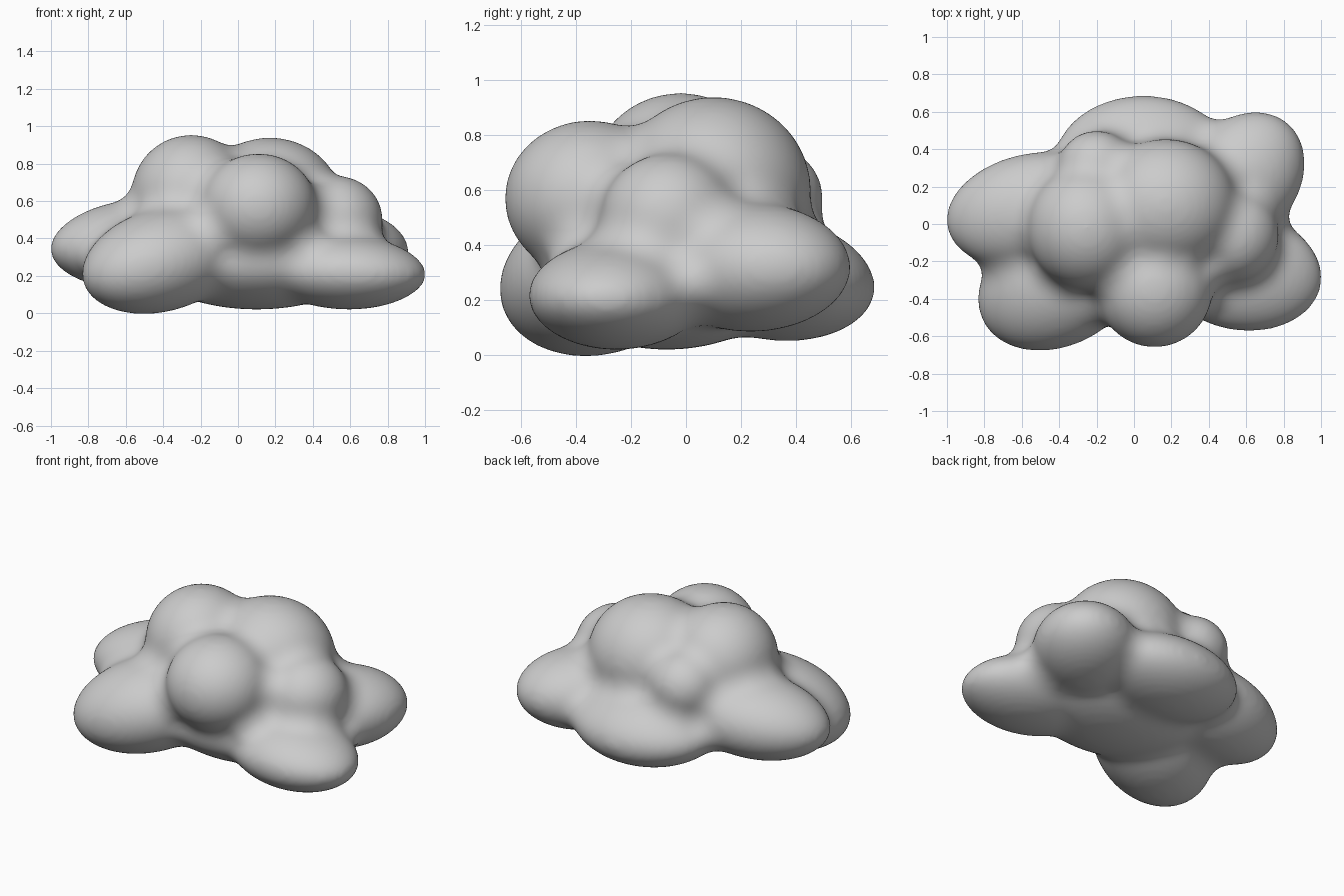
import bpy, bmesh
from math import radians
from mathutils import Matrix, Euler

cube = bpy.data.objects.get("Cube")
if cube:
    bpy.data.objects.remove(cube, do_unlink=True)

grey = bpy.data.materials.new("soft_grey")
grey.use_nodes = True
colour = (0.6, 0.6, 0.6, 1)
grey.diffuse_color = colour
grey.node_tree.nodes["Principled BSDF"].inputs["Base Color"].default_value = colour

FILLET = 0.09  # lobes are grown by this, fused, then drawn back in
bm = bmesh.new()


def puff(centre, radii, turn=(0, 0, 0)):
    """One ellipsoid lobe; turn is in degrees."""
    rot = Euler([radians(a) for a in turn]).to_matrix().to_4x4()
    grown = [r + FILLET for r in radii]
    place = Matrix.Translation(centre) @ rot @ Matrix.Diagonal((*grown, 1))
    bmesh.ops.create_icosphere(bm, subdivisions=5, radius=1, matrix=place)


# Core and low ring of lobes
puff((0.1, -0.07, 0.275), (0.6, 0.44, 0.255))
puff((-0.4, -0.31, 0.287), (0.47, 0.34, 0.275), (0, -15, 28))
puff((-0.53, 0.07, 0.37), (0.48, 0.31, 0.24), (0, -4, 10))
puff((0.05, 0.32, 0.28), (0.48, 0.37, 0.225), (-8, 0, 0))
puff((0.565, 0.235, 0.32), (0.4, 0.31, 0.235), (0, 0, 50))
puff((0.57, -0.25, 0.22), (0.44, 0.32, 0.2), (0, 2, -10))

# Upper puffs
puff((0.11, -0.35, 0.57), (0.31, 0.31, 0.285))
puff((-0.25, -0.02, 0.635), (0.32, 0.33, 0.32))
puff((0.17, 0.1, 0.6), (0.38, 0.355, 0.34))
puff((0.53, -0.06, 0.5), (0.245, 0.25, 0.235))
puff((-0.2, 0.29, 0.57), (0.21, 0.21, 0.2))

mesh = bpy.data.meshes.new("cloud_lobes")
bm.to_mesh(mesh)
bm.free()
cloud = bpy.data.objects.new("cloud", mesh)
bpy.context.collection.objects.link(cloud)


def fuse_and_soften(count):
    remesh = cloud.modifiers.new("fuse", "REMESH")
    remesh.mode = "VOXEL"
    remesh.voxel_size = 0.018
    smooth = cloud.modifiers.new("soften", "SMOOTH")
    smooth.factor = 0.5
    smooth.iterations = count


# Fuse the grown lobes, then draw the skin in so the creases become fillets
fuse_and_soften(10)
shrink = cloud.modifiers.new("draw_in", "DISPLACE")
shrink.direction = "NORMAL"
shrink.mid_level = 0
shrink.strength = -FILLET
fuse_and_soften(14)
depsgraph = bpy.context.evaluated_depsgraph_get()
fused = bpy.data.meshes.new_from_object(cloud.evaluated_get(depsgraph))
cloud.modifiers.clear()
cloud.data = fused

fused.materials.clear()
fused.materials.append(grey)
for face in fused.polygons:
    face.material_index = 0
    face.use_smooth = True
